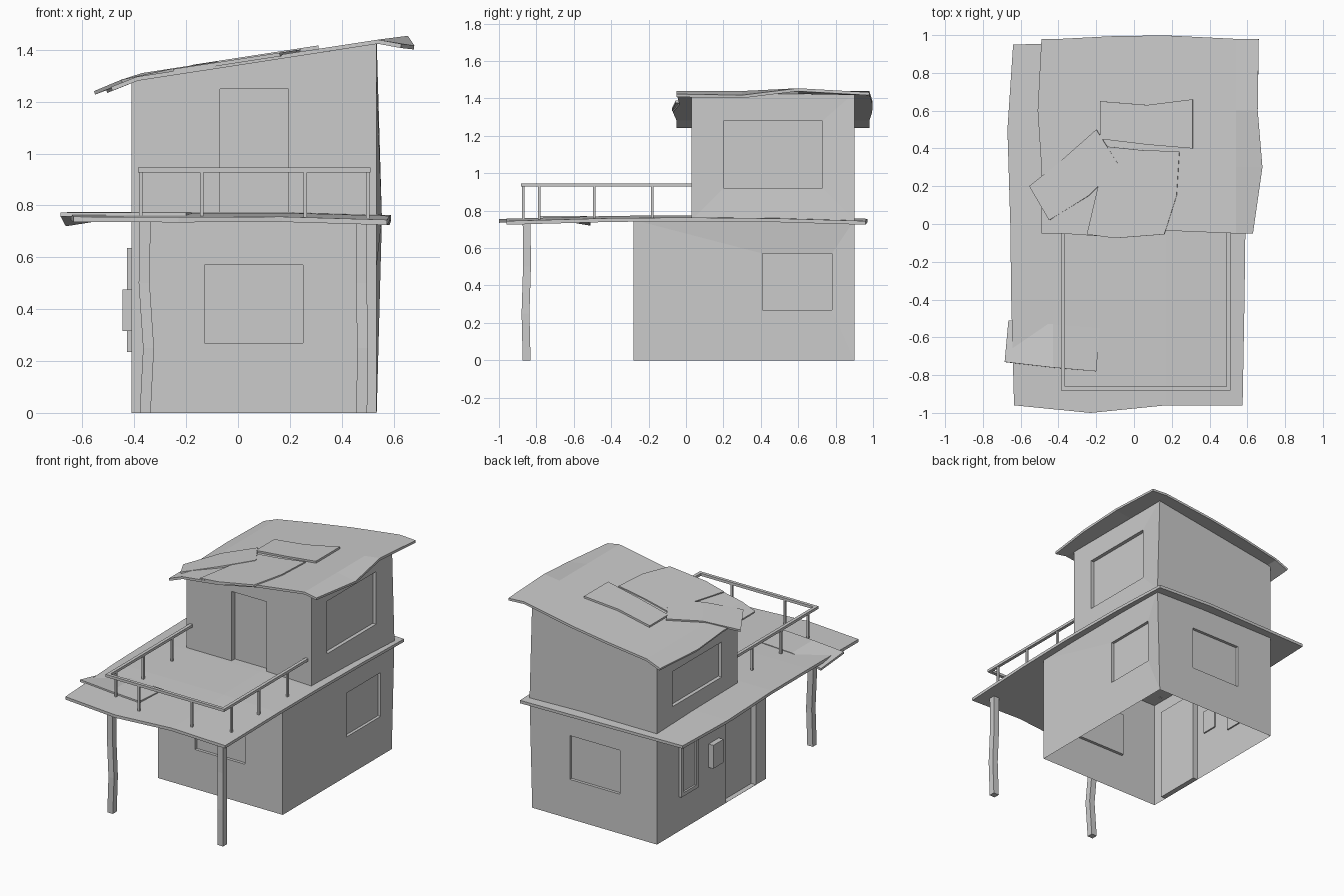
import bpy
import bmesh
from mathutils import Vector

cube = bpy.data.objects.get("Cube")
if cube:
    bpy.data.objects.remove(cube)

grey = bpy.data.materials.new("plain_grey")
grey.use_nodes = True
tone = (0.6, 0.6, 0.6, 1)
grey.diffuse_color = tone
grey.node_tree.nodes["Principled BSDF"].inputs["Base Color"].default_value = tone


def finish(name, bm):
    mesh = bpy.data.meshes.new(name)
    bm.to_mesh(mesh)
    bm.free()
    mesh.materials.append(grey)
    obj = bpy.data.objects.new(name, mesh)
    bpy.context.collection.objects.link(obj)
    return obj


def box(name, low, high):
    bm = bmesh.new()
    bmesh.ops.create_cube(bm, size=1)
    low, high = Vector(low), Vector(high)
    for v in bm.verts:
        v.co = (low + high) / 2 + v.co * (high - low)
    return finish(name, bm)


def wall(bm, corners, opening=None, depth=0.02):
    """Wall seen from outside, with an optional recessed opening (a0, a1, z0, z1)."""
    outer = [Vector(c) for c in corners]
    if not opening:
        bm.faces.new([bm.verts.new(c) for c in outer])
        return
    start = outer[0]
    along = (outer[1] - start).normalized()
    inward = along.cross(Vector((0, 0, -1)))
    axis = 0 if abs(along.x) > 0.5 else 1
    a0, a1, z0, z1 = opening
    if along[axis] < 0:
        a0, a1 = a1, a0
    inner = []
    for a, z in ((a0, z0), (a1, z0), (a1, z1), (a0, z1)):
        p = start.copy()
        p[axis], p.z = a, z
        inner.append(p)
    back = [p + inward * depth for p in inner]
    rings = [[bm.verts.new(p) for p in ring] for ring in (outer, inner, back)]
    for near, far in zip(rings, rings[1:]):
        for i in range(4):
            j = (i + 1) % 4
            bm.faces.new((near[i], near[j], far[j], far[i]))
    bm.faces.new(rings[2])


def storey(name, bottom, top, openings):
    """Four walls in the order front, left, back, right."""
    bm = bmesh.new()
    for i, (opening, depth) in enumerate(openings):
        j = (i + 1) % 4
        wall(bm, (bottom[i], bottom[j], top[j], top[i]), opening, depth)
    bmesh.ops.remove_doubles(bm, verts=bm.verts, dist=0.0005)
    return finish(name, bm)


def sheet(name, rows, height, thickness):
    """Warped sheet whose top follows the height function."""
    bm = bmesh.new()
    grid = [[bm.verts.new((x, y, height(x, y))) for x, y in row] for row in rows]
    for r0, r1 in zip(grid, grid[1:]):
        for i in range(len(r0) - 1):
            bm.faces.new((r0[i], r0[i + 1], r1[i + 1], r1[i]))
    obj = finish(name, bm)
    mod = obj.modifiers.new("thickness", "SOLIDIFY")
    mod.thickness = thickness
    mod.offset = -1
    return obj


# Walls of both floors; the rear left corner leans out where they meet
L, R, BACK, F1, F2 = 0.535, -0.41, 0.90, -0.28, 0.03
MID, BULGE = 0.75, 0.555
window = (-0.13, 0.25, 0.27, 0.57)
storey("lower_walls",
       [(R, F1, 0), (L, F1, 0), (L, BACK, 0), (R, BACK, 0)],
       [(R, F1, MID), (L, F1, MID), (BULGE, BACK, MID), (R, BACK, MID)],
       [(window, 0.02), ((0.41, 0.78, 0.27, 0.57), 0.02),
        (window, 0.02), ((-0.17, 0.155, 0.001, 0.64), 0.035)])
storey("upper_walls",
       [(R, F2, MID), (L, F2, MID), (BULGE, BACK, MID), (R, BACK, MID)],
       [(R, F2, 1.285), (L, F2, 1.43), (L, BACK, 1.43), (R, BACK, 1.285)],
       [((-0.07, 0.195, 0.765, 1.25), 0.035), ((0.20, 0.73, 0.92, 1.28), 0.025),
        (None, 0), ((0.20, 0.73, 0.88, 1.12), 0.025)])

# Side window frame and meter box on the right wall
y0, y1, z0, z1, bar = 0.47, 0.66, 0.235, 0.635, 0.025
box("side_window_pane", (R - 0.006, y0, z0), (R + 0.01, y1, z1))
for i, y in enumerate((y0, y1 - bar)):
    box(f"side_window_upright_{i}", (R - 0.018, y, z0), (R, y + bar, z1))
for i, z in enumerate((z0, z1 - bar)):
    box(f"side_window_rail_{i}", (R - 0.018, y0, z), (R, y1, z + bar))
box("meter_box", (-0.445, 0.23, 0.315), (R + 0.01, 0.34, 0.475))


# Deck that also serves as the lower roof
def deck_height(x, y):
    return 0.775 - 0.02 * y * y - (0.012 if x > 0.5 else 0)


sheet("deck", [
    [(-0.635, -0.96), (-0.23, -1.0), (0.17, -0.96), (0.575, -0.96)],
    [(-0.65, -0.4), (-0.23, -0.4), (0.17, -0.4), (0.585, -0.4)],
    [(-0.655, 0), (-0.23, 0), (0.17, 0), (0.59, 0)],
    [(-0.67, 0.5), (-0.23, 0.5), (0.17, 0.5), (0.59, 0.5)],
    [(-0.64, 0.95), (-0.23, 0.96), (0.17, 0.97), (0.585, 0.96)],
], deck_height, 0.02)
sheet("deck_patch", [
    [(-0.685, -0.73), (-0.43, -0.76), (-0.20, -0.78)],
    [(-0.665, -0.51), (-0.43, -0.53), (-0.18, -0.55)],
], lambda x, y: 0.772 - (0.17 * (y + 0.73) if x < -0.5 else 0), 0.015)


# Sloping main roof with three loose patches
def roof_height(x, y):
    knots = [(-0.56, 1.228), (-0.4, 1.295), (0.55, 1.441), (0.7, 1.46)]
    for (xa, za), (xb, zb) in zip(knots, knots[1:]):
        if x <= xb:
            break
    z = za + (zb - za) * (x - xa) / (xb - xa)
    if x > 0.6:
        z -= 0.04 if x > 0.67 else 0.08 * max(0, abs(y - 0.5) - 0.2)
    return z


columns = (-0.39, -0.1, 0.17, 0.54)
sheet("main_roof", [
    [(a, y)] + [(x, y + d) for x, d in zip(columns, bend)] + [(b, y)]
    for a, b, y, bend in (
        (-0.49, 0.63, -0.05, (0, -0.02, 0.015, 0)),
        (-0.49, 0.68, 0.30, (0, 0, 0, 0)),
        (-0.51, 0.655, 0.60, (0, 0, 0, 0)),
        (-0.49, 0.66, 0.98, (0, 0.015, 0.018, 0)))
], roof_height, 0.016)

patches = {
    "rear_patch": (0.013, [[(-0.18, 0.45), (0.07, 0.42), (0.31, 0.40)],
                           [(-0.18, 0.65), (0.07, 0.63), (0.31, 0.66)]]),
    "front_patch": (0.008, [[(-0.25, -0.055), (-0.1, -0.075), (0.16, -0.055)],
                            [(-0.20, 0.16), (0, 0.15), (0.225, 0.15)],
                            [(-0.14, 0.41), (0.05, 0.39), (0.24, 0.385)]]),
    "corner_patch": (0.011, [[(-0.45, 0.02), (-0.24, 0.15), (-0.08, 0.31)],
                             [(-0.555, 0.20), (-0.37, 0.35), (-0.20, 0.50)]]),
}
for name, (lift, rows) in patches.items():
    sheet(name, rows, lambda x, y, k=lift: roof_height(x, y) + k, 0.014)

# Railing around the deck
RAIL_R, RAIL_L, FRONT = -0.375, 0.50, -0.87
for side, x in (("right", RAIL_R), ("left", RAIL_L)):
    box(f"{side}_handrail", (x - 0.011, FRONT, 0.928), (x + 0.011, F2, 0.946))
    for i, y in enumerate((-0.785, -0.49, -0.18)):
        box(f"{side}_rail_post_{i}", (x - 0.007, y - 0.007, 0.75), (x + 0.007, y + 0.007, 0.93))
box("front_handrail", (RAIL_R - 0.011, FRONT - 0.011, 0.928), (RAIL_L + 0.011, FRONT + 0.011, 0.946))
for i, x in enumerate((-0.14, 0.26)):
    box(f"front_rail_post_{i}", (x - 0.007, FRONT - 0.007, 0.75), (x + 0.007, FRONT + 0.007, 0.93))

# Slightly crooked pillars under the deck
for side, x, kink in (("right", -0.358, 0.013), ("left", 0.477, 0.004)):
    bm = bmesh.new()
    rings = []
    for z, s in ((0, 0), (0.25, 1), (0.5, -0.3), (0.742, 0)):
        cx, cy = x + kink * s, -0.852 - 0.006 * s
        rings.append([bm.verts.new((cx + i * 0.021, cy + j * 0.021, z))
                      for i, j in ((-1, -1), (1, -1), (1, 1), (-1, 1))])
    for a, b in zip(rings, rings[1:]):
        for i in range(4):
            j = (i + 1) % 4
            bm.faces.new((a[i], a[j], b[j], b[i]))
    bm.faces.new(rings[0][::-1])
    bm.faces.new(rings[-1])
    finish(f"{side}_pillar", bm)
